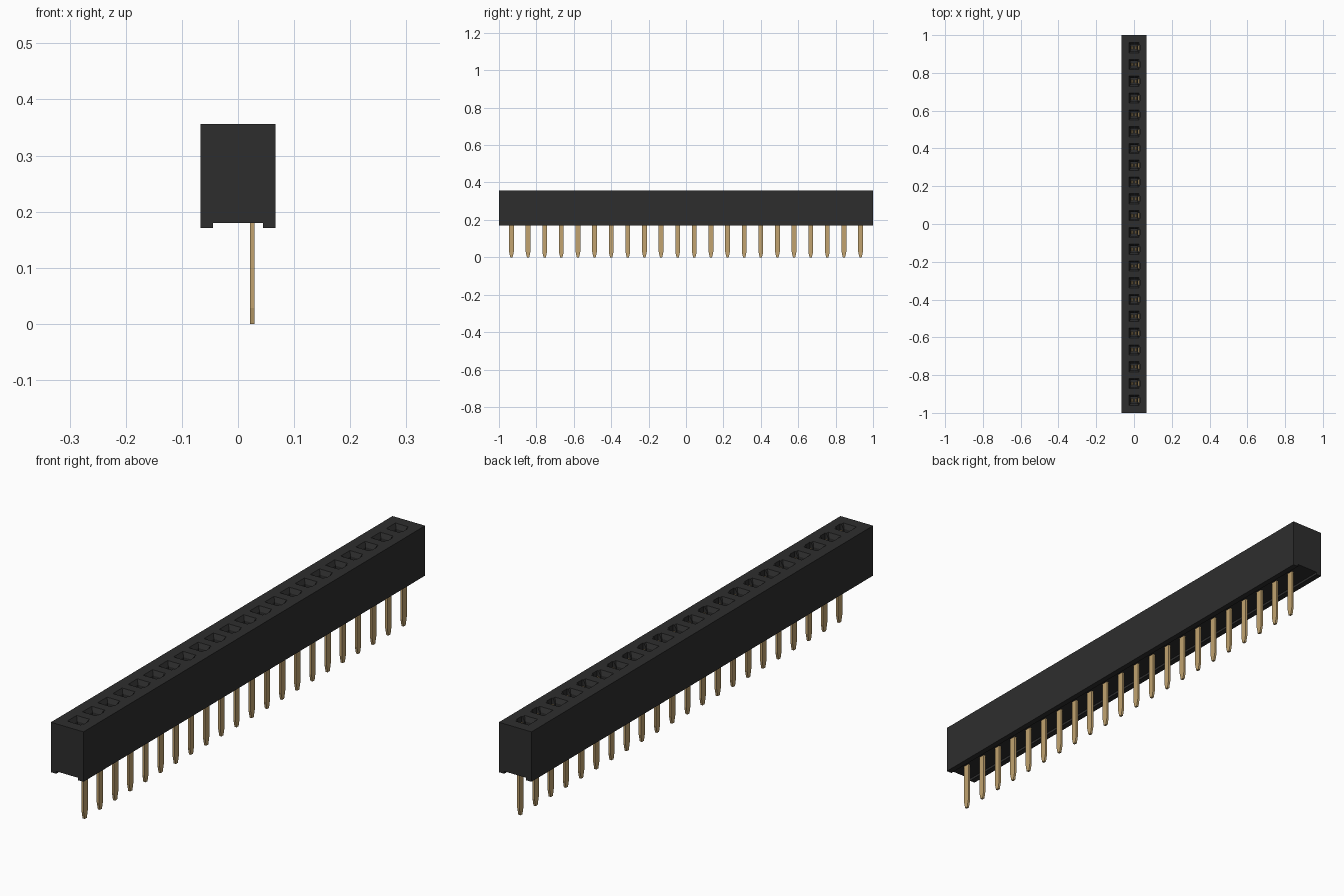
import bpy, bmesh

if "Cube" in bpy.data.objects:
    bpy.data.objects.remove(bpy.data.objects["Cube"], do_unlink=True)

COUNT, PITCH = 22, 2 / 22.5
PIN_Y = [(i - (COUNT - 1) / 2) * PITCH for i in range(COUNT)]
TOP = 0.356


def material(name, rgb, roughness, metallic=0.0):
    m = bpy.data.materials.new(name)
    m.use_nodes = True
    m.diffuse_color = (*rgb, 1)
    b = m.node_tree.nodes["Principled BSDF"]
    b.inputs["Base Color"].default_value = (*rgb, 1)
    b.inputs["Roughness"].default_value = roughness
    b.inputs["Metallic"].default_value = metallic
    return m


black = material("black plastic", (0.027, 0.027, 0.027), 0.6)
gold = material("brass gold", (0.54, 0.37, 0.16), 0.5)


def loft(bm, rings):
    """Bridge a stack of equal-sized rings and cap both ends."""
    rows = [[bm.verts.new(p) for p in r] for r in rings]
    n = len(rows[0])
    for a, b in zip(rows, rows[1:]):
        for i in range(n):
            j = (i + 1) % n
            bm.faces.new((a[i], a[j], b[j], b[i]))
    bm.faces.new(rows[0][::-1])
    bm.faces.new(rows[-1])


def rect(x0, x1, y, hy, z):
    return [(x0, y - hy, z), (x1, y - hy, z), (x1, y + hy, z), (x0, y + hy, z)]


def finish(name, bm, mat):
    bmesh.ops.recalc_face_normals(bm, faces=bm.faces[:])
    me = bpy.data.meshes.new(name)
    bm.to_mesh(me)
    bm.free()
    me.materials.append(mat)
    ob = bpy.data.objects.new(name, me)
    bpy.context.collection.objects.link(ob)
    return ob


# Housing: a long block with a shallow channel along its underside
profile = [(-0.0667, 0.171), (-0.045, 0.171), (-0.045, 0.18), (0.045, 0.18),
           (0.045, 0.171), (0.0667, 0.171), (0.0667, TOP), (-0.0667, TOP)]
bm = bmesh.new()
loft(bm, [[(x, y, z) for x, z in profile] for y in (-1, 1)])
housing = finish("housing", bm, black)

# Socket cutters: tapered lead-in with a square shaft, then a slot for each stem
funnels, slots = bmesh.new(), bmesh.new()
for y in PIN_Y:
    loft(funnels, [rect(-h, h, y, h, z) for h, z in
                   ((0.018, 0.2), (0.018, TOP - 0.016), (0.027, TOP), (0.027, TOP + 0.01))])
    loft(slots, [rect(0.01, 0.032, y, 0.015, z) for z in (0.21, TOP + 0.02)])
cutters = [finish("funnel_cutter", funnels, black), finish("slot_cutter", slots, black)]
for c in cutters:
    c.hide_render = True
    mod = housing.modifiers.new(c.name, "BOOLEAN")
    mod.operation, mod.solver, mod.object = "DIFFERENCE", "EXACT", c
bpy.context.view_layer.update()
evaluated = housing.evaluated_get(bpy.context.evaluated_depsgraph_get())
cut_mesh = bpy.data.meshes.new_from_object(evaluated)
housing.modifiers.clear()
housing.data = cut_mesh
for c in cutters:
    bpy.data.objects.remove(c, do_unlink=True)

# Pins: flat blades with tips tapered in y, stems running up inside the sockets
bm = bmesh.new()
for y in PIN_Y:
    loft(bm, [rect(0.021, 0.0295, y, h, z) for h, z in
              ((0.006, 0), (0.0125, 0.028), (0.0125, 0.335))])
finish("pins", bm, gold)

# Spring contacts: two bent leaves in every socket
bm = bmesh.new()
for y in PIN_Y:
    for s in (-1, 1):
        loft(bm, [rect(s * x - 0.002, s * x + 0.002, y, 0.009, z) for x, z in
                  ((0.013, 0.205), (0.005, 0.3), (0.010, 0.325))])
finish("spring_contacts", bm, gold)
